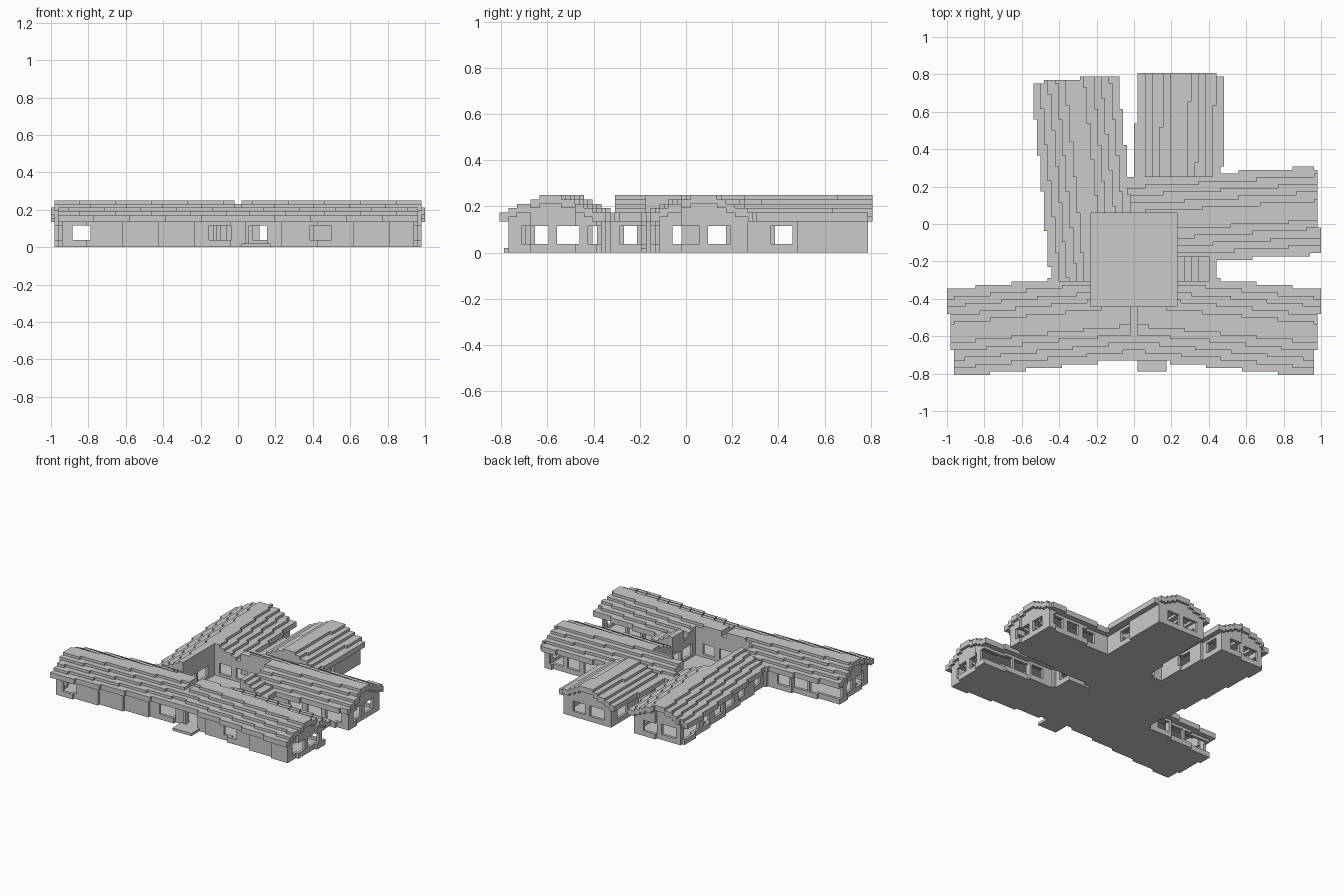
import bpy, bmesh, math

if "Cube" in bpy.data.objects:
    bpy.data.objects.remove(bpy.data.objects["Cube"])

U = 2 / 104                      # block size: the whole building is made of blocks
NX, NY = 104, 84
HALF, EAVE = 0.233, 0.042        # roof half width, roof overhang

# Wings: axis origin, axis direction, roof start/end, wall start, window starts (left / right of axis)
BACK = [0.48, 0.61, 0.74, 0.86]
WINGS = {
    "south_west": ((0, -0.4875), (-1, -0.0985), -0.01, 0.985, -0.1, [0.06, 0.81], BACK),
    "south_east": ((0, -0.4875), (1, -0.0985), -0.01, 0.985, -0.1, BACK, [0.41]),
    "north_west": ((-0.24, 0), (-0.099, 1), -0.30, 0.779, -0.42,
                   [-0.27, -0.06, 0.1, 0.25, 0.4, 0.55, 0.66], [0.35, 0.6]),
    "north_east": ((0.232, 0), (0.02, 1), 0.25, 0.802, 0.15, [0.35, 0.6], [0.36]),
    "east": ((0, 0.01), (1, 0.064), -0.02, 0.987, -0.1, [0.56, 0.70, 0.84], [0.5, 0.65, 0.8]),
    "link": ((0.21, 0), (0, 1), -0.30, -0.18, -0.42, [], [-0.28]),
}


def centre(i, j):
    return (i + 0.5 - NX / 2) * U, (j + 0.5 - NY / 2) * U


def local(wing, x, y):
    """Distance along and across a wing's axis."""
    (ox, oy), (dx, dy) = wing[0], wing[1]
    n = math.hypot(dx, dy)
    dx, dy, x, y = dx / n, dy / n, x - ox, y - oy
    return x * dx + y * dy, y * dx - x * dy


def in_court(x, y):
    return abs(x) < 0.24 and -0.44 < y < 0.05


def build(name, blocks):
    """Skin a set of blocks with its outside faces and merge flat areas."""
    bm, verts = bmesh.new(), {}

    def vert(c):
        if c not in verts:
            verts[c] = bm.verts.new(((c[0] - NX / 2) * U, (c[1] - NY / 2) * U, c[2] * U))
        return verts[c]

    for cell in blocks:
        for axis in range(3):
            u, v = (axis + 1) % 3, (axis + 2) % 3
            for side in (0, 1):
                near = list(cell)
                near[axis] += 2 * side - 1
                if tuple(near) in blocks:
                    continue
                ring = []
                for a, b in ((0, 0), (1, 0), (1, 1), (0, 1)):
                    c = list(cell)
                    c[axis] += side
                    c[u] += a
                    c[v] += b
                    ring.append(vert(tuple(c)))
                bm.faces.new(ring if side else ring[::-1])
    bmesh.ops.dissolve_limit(bm, angle_limit=0.01, verts=bm.verts[:], edges=bm.edges[:])
    mesh = bpy.data.meshes.new(name)
    bm.to_mesh(mesh)
    bm.free()
    bpy.context.collection.objects.link(bpy.data.objects.new(name, mesh))


# Plan: stepped roof height, roof owner and walled footprint for every column
height, owner, plan, court = {}, {}, set(), set()
for i in range(NX):
    for j in range(NY):
        x, y = centre(i, j)
        if in_court(x, y):
            court.add((i, j))
            continue
        for name, w in WINGS.items():
            s, t = local(w, x, y)
            if abs(t) < HALF and w[2] < s < w[3]:
                h = 9 + min(4, int((HALF - abs(t)) / 0.045))
                if h > height.get((i, j), 0):
                    height[i, j], owner[i, j] = h, name
            if abs(t) < HALF - EAVE and w[4] < s < w[3] - U:
                plan.add((i, j))
        # valley notch where the two south ridges meet
        if -0.025 < x < 0.01 and -0.63 < y < -0.44:
            height[i, j] = min(height.get((i, j), 9), 11)


def around(c):
    return [(c[0] + a, c[1] + b) for a in (-1, 0, 1) for b in (-1, 0, 1) if a or b]


# Roofs: two blocks thick, closed down to any lower neighbour
under = {}
roofs = {name: set() for name in WINGS}
for c, h in height.items():
    low = [height[n] for n in around(c) if n in height]
    under[c] = min([h - 2] + [n - 1 for n in low])
    for k in range(under[c], h):
        roofs[owner[c]].add((*c, k))
for name, blocks in roofs.items():
    build(name + "_roof", blocks)


def is_window(c):
    x, y = centre(*c)
    # courtyard glazing
    if any(n in court for n in around(c)):
        a = x if (y < -0.44 or y > 0.05) else y + 0.195
        return abs(a) < 0.2 and (a + 0.2) % 0.135 < 0.097
    for w in WINGS.values():
        s, t = local(w, x, y)
        if abs(t) > HALF - EAVE or not w[4] < s < w[3] - U:
            continue
        # pair of windows in the gable end
        if s > w[3] - 2.3 * U and abs(t) < HALF - EAVE - 1.5 * U:
            return 0.017 < abs(t) < 0.125
        if abs(t) > HALF - EAVE - 2.2 * U:
            starts = w[5] if t > 0 else w[6]
            if any(a < s < a + 0.105 for a in starts):
                return True
    return False


# Walls: rim of the footprint, with window and door openings
outer, inner = set(), set()
for c in plan:
    if all(n in plan for n in around(c)):
        continue
    x, y = centre(*c)
    window = is_window(c)
    door = 0.05 < x < 0.15 and y < -0.6
    for k in range(1, under.get(c, 7)):
        if (window and 2 <= k < 6) or (door and k < 6):
            continue
        (inner if any(n in court for n in around(c)) else outer).add((*c, k))
build("outer_walls", outer)
build("courtyard_walls", inner)

# Floor slab, courtyard paving and doorstep
build("floor", {(*c, 0) for c in plan})
build("courtyard_paving", {(*c, 0) for c in court})
build("doorstep", {(i, j, 0) for i in range(NX) for j in range(NY)
                   if 0.01 < centre(i, j)[0] < 0.165 and -0.79 < centre(i, j)[1] < -0.66
                   and (i, j) not in plan})
